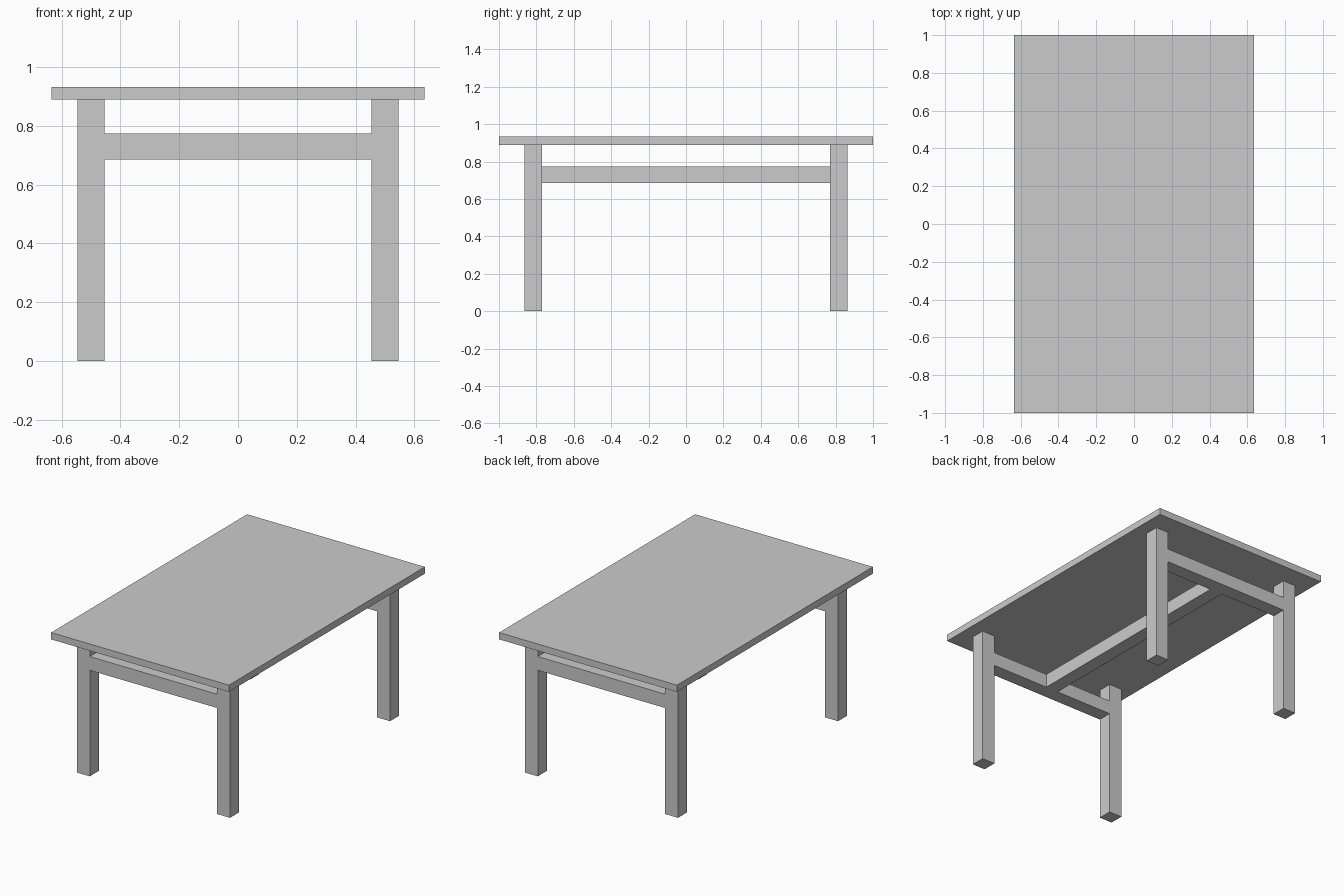
import bpy

if "Cube" in bpy.data.objects:
    bpy.data.objects.remove(bpy.data.objects["Cube"])


def box(name, x, y, z):
    """Add a box spanning the given (min, max) ranges."""
    lo, hi = zip(x, y, z)
    bpy.ops.mesh.primitive_cube_add(size=1, location=[(a + b) / 2 for a, b in zip(lo, hi)])
    ob = bpy.context.object
    ob.name = name
    ob.scale = [b - a for a, b in zip(lo, hi)]
    bpy.ops.object.transform_apply(location=False, rotation=False, scale=True)
    return ob


def span(side, inner, outer):
    """Range between inner and outer distance on the given side (-1 or 1)."""
    return tuple(sorted((side * inner, side * outer)))


LEG_X = (0.455, 0.547)
LEG_Y = (0.771, 0.863)
TOP_Z = (0.889, 0.933)
RAIL_Z = (0.685, 0.774)

# Table top
box("table_top", (-0.635, 0.635), (-1, 1), TOP_Z)

# Legs and the end rails joining each pair
for sy, end in ((-1, "front"), (1, "back")):
    for sx, side in ((-1, "left"), (1, "right")):
        box(f"{end}_{side}_leg", span(sx, *LEG_X), span(sy, *LEG_Y), (0, TOP_Z[0]))
    box(f"{end}_rail", (-LEG_X[0], LEG_X[0]), span(sy, *LEG_Y), RAIL_Z)

# Long centre stretcher between the end rails
box("centre_stretcher", (-0.045, 0.045), (-LEG_Y[0], LEG_Y[0]), RAIL_Z)
